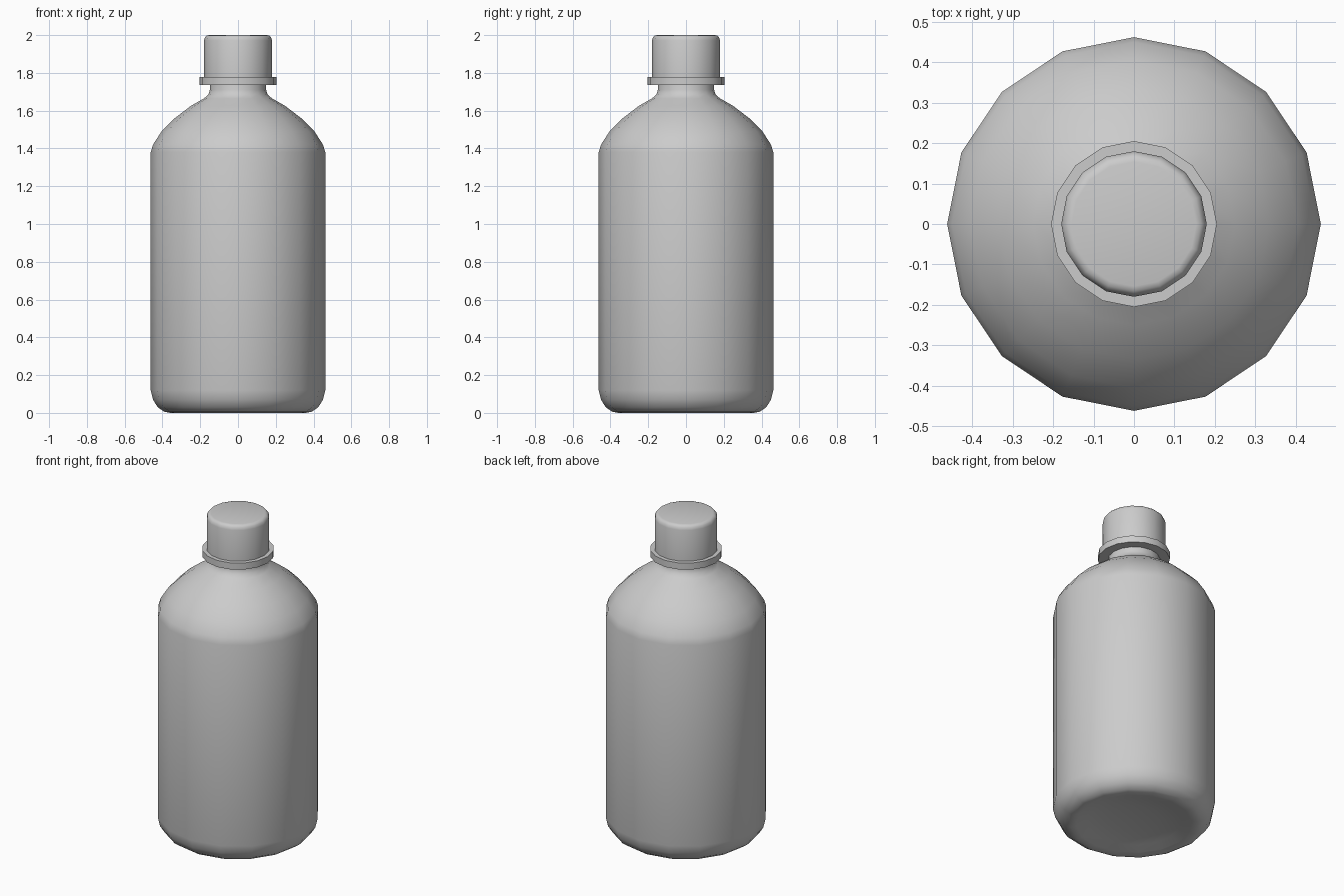
import bpy, math

if "Cube" in bpy.data.objects:
    bpy.data.objects.remove(bpy.data.objects["Cube"])

SIDES = 16

plastic = bpy.data.materials.new("grey plastic")
plastic.diffuse_color = (0.6, 0.6, 0.6, 1)
plastic.use_nodes = True
plastic.node_tree.nodes["Principled BSDF"].inputs["Base Color"].default_value = plastic.diffuse_color


def lathe(name, profile, sharp_angle):
    """Revolve (radius, height) points around z; radius 0 gives a pole."""
    verts, rings, faces = [], [], []
    for r, z in profile:
        start = len(verts)
        count = 1 if r == 0 else SIDES
        for i in range(count):
            a = 2 * math.pi * i / SIDES
            verts.append((r * math.cos(a), r * math.sin(a), z))
        rings.append([start + i % count for i in range(SIDES)])
    for low, high in zip(rings, rings[1:]):
        for i in range(SIDES):
            j = (i + 1) % SIDES
            quad = [low[i], low[j], high[j], high[i]]
            faces.append(list(dict.fromkeys(quad)))
    mesh = bpy.data.meshes.new(name)
    mesh.from_pydata(verts, [], faces)
    mesh.materials.append(plastic)
    obj = bpy.data.objects.new(name, mesh)
    bpy.context.collection.objects.link(obj)
    bpy.ops.object.select_all(action='DESELECT')
    obj.select_set(True)
    bpy.context.view_layer.objects.active = obj
    bpy.ops.object.shade_smooth_by_angle(angle=math.radians(sharp_angle))
    return obj


# Bottle: dished base, rounded foot, straight wall, domed shoulder, open neck
lathe("bottle_body", [
    (0, 0.04), (0.15, 0.035), (0.27, 0.02), (0.33, 0.004), (0.36, 0),
    (0.39, 0.006), (0.425, 0.03), (0.45, 0.07), (0.462, 0.12),
    (0.462, 1.38), (0.45, 1.42), (0.405, 1.49), (0.335, 1.56),
    (0.25, 1.625), (0.18, 1.665), (0.157, 1.685), (0.149, 1.71),
    (0.147, 1.80)], 50)

# Tamper ring under the cap
lathe("cap_ring", [
    (0.147, 1.737), (0.205, 1.737), (0.205, 1.778), (0.147, 1.778)], 40)

# Screw cap with a rounded top edge
lathe("cap", [
    (0.147, 1.778), (0.18, 1.778), (0.18, 1.972), (0.175, 1.988),
    (0.166, 1.997), (0.154, 2.0), (0, 2.0)], 40)
